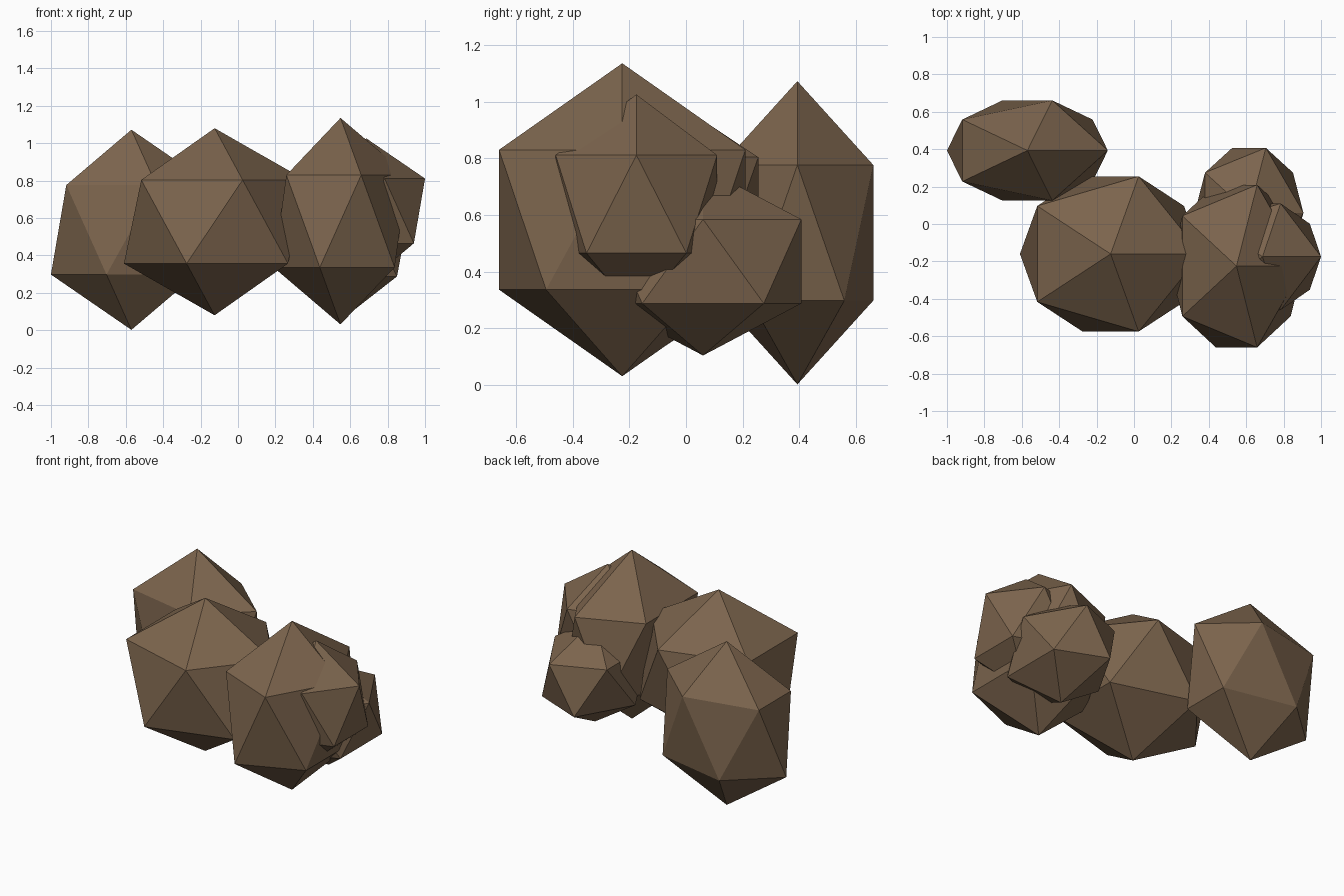
import bpy

if "Cube" in bpy.data.objects:
    bpy.data.objects.remove(bpy.data.objects["Cube"])

# One flat brown for the whole cluster
brown = bpy.data.materials.new("earth_brown")
brown.diffuse_color = (0.2, 0.128, 0.074, 1.0)
brown.use_nodes = True
brown.node_tree.nodes["Principled BSDF"].inputs["Base Color"].default_value = brown.diffuse_color


def boulder(name, centre, radii):
    """A squashed 20-sided boulder with flat faces."""
    bpy.ops.mesh.primitive_ico_sphere_add(subdivisions=1, radius=1.0, location=centre)
    ob = bpy.context.object
    ob.name = name
    ob.scale = radii
    bpy.ops.object.transform_apply(location=False, rotation=False, scale=True)
    bpy.ops.object.shade_flat()
    ob.data.materials.append(brown)
    return ob


# Three large boulders in a row
boulder("back_left_boulder", (-0.57, 0.393, 0.537), (0.481, 0.315, 0.535))
boulder("middle_boulder", (-0.125, -0.16, 0.58), (0.542, 0.488, 0.50))
boulder("front_right_boulder", (0.548, -0.225, 0.583), (0.40, 0.511, 0.552))

# Two smaller boulders embedded in the right one
boulder("upper_right_boulder", (0.687, -0.175, 0.638), (0.35, 0.335, 0.387))
boulder("lower_right_boulder", (0.615, 0.06, 0.436), (0.325, 0.408, 0.332))
